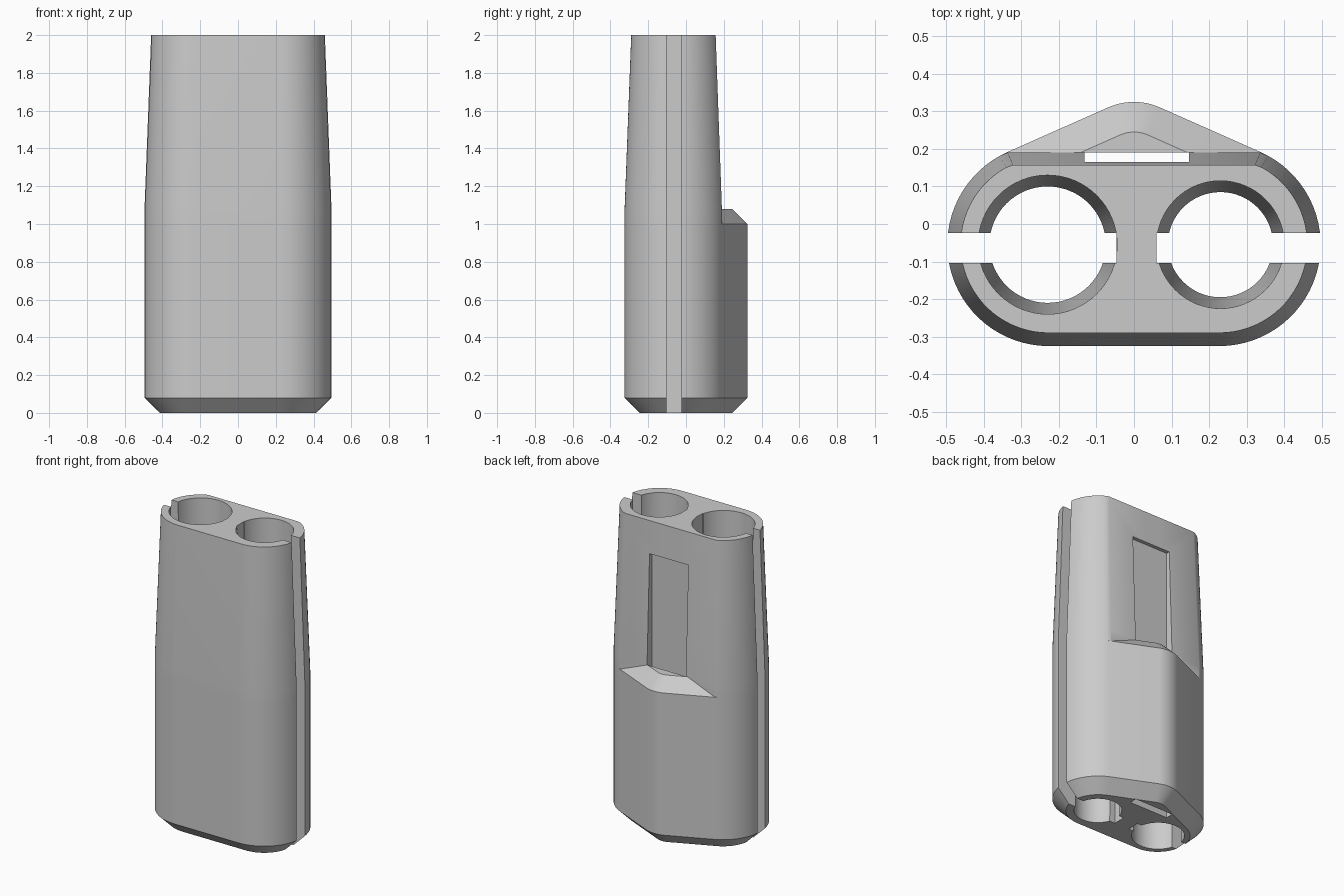
import bpy, bmesh, math

cube = bpy.data.objects.get("Cube")
if cube:
    bpy.data.objects.remove(cube, do_unlink=True)

grey = bpy.data.materials.new("plain_grey")
grey.use_nodes = True
colour = (0.6, 0.6, 0.6, 1)
grey.diffuse_color = colour
grey.node_tree.nodes["Principled BSDF"].inputs["Base Color"].default_value = colour

CX, CY = 0.227, -0.055      # end arc centres
APEX_Y = 0.155              # centre of the back ridge arc


def arc(cx, cy, r, a0, a1, n):
    return [(cx + r * math.cos(math.radians(a0 + (a1 - a0) * i / n)),
             cy + r * math.sin(math.radians(a0 + (a1 - a0) * i / n))) for i in range(n + 1)]


def outline(inset, back=None):
    """Rounded three-cornered outline, optionally flattened at the back."""
    pts = arc(-CX, CY, 0.27 - inset, 114, 270, 32)
    pts += arc(CX, CY, 0.27 - inset, -90, 66, 32)
    pts += arc(0, APEX_Y, 0.17 - inset, 66, 114, 12)
    return [(x, y if back is None else min(y, back)) for x, y in pts]


def loft(name, rings):
    """Skin a closed solid through (z, outline) rings."""
    bm = bmesh.new()
    loops = [[bm.verts.new((x, y, z)) for x, y in pts] for z, pts in rings]
    for a, b in zip(loops, loops[1:]):
        for i in range(len(a)):
            j = (i + 1) % len(a)
            bm.faces.new((a[i], a[j], b[j], b[i]))
    bm.faces.new(loops[0][::-1])
    bm.faces.new(loops[-1])
    bmesh.ops.recalc_face_normals(bm, faces=bm.faces)
    mesh = bpy.data.meshes.new(name)
    bm.to_mesh(mesh)
    bm.free()
    mesh.materials.append(grey)
    obj = bpy.data.objects.new(name, mesh)
    bpy.context.collection.objects.link(obj)
    return obj


def box(name, x0, x1, y0, y1, z0, z1):
    pts = [(x0, y0), (x1, y0), (x1, y1), (x0, y1)]
    return loft(name, [(z0, pts), (z1, pts)])


def combine(target, other, operation):
    bpy.context.view_layer.objects.active = target
    mod = target.modifiers.new(operation, 'BOOLEAN')
    mod.operation = operation
    mod.solver = 'EXACT'
    mod.object = other
    bpy.ops.object.modifier_apply(modifier=mod.name)
    bpy.data.objects.remove(other, do_unlink=True)


# Lower body with chamfered foot and chamfered ridge top
holder = loft("holder_body", [(0, outline(0.08)), (0.08, outline(0)),
                              (1.0, outline(0)), (1.08, outline(0.08))])

# Tapered upper body with a flat back
upper = loft("upper_body", [(0.9, outline(0.02, 0.17)), (1.0, outline(0, 0.19)),
                            (1.08, outline(0, 0.19)), (2.0, outline(0.035, 0.157))])
combine(holder, upper, 'UNION')

# Two tapered bores, the one on the right side wider
for side, r_top, r_low in ((-1, 0.185, 0.155), (1, 0.17, 0.14)):
    slope = (r_top - r_low) / 2
    rings = [(z, arc(side * 0.23, CY, r_low + slope * z, 0, 354.375, 63)) for z in (-0.1, 2.1)]
    combine(holder, loft("bore_cutter", rings), 'DIFFERENCE')

# Side slots that open each bore along its full height
combine(holder, box("right_slot_cutter", -0.6, -0.047, -0.104, -0.024, -0.1, 2.1), 'DIFFERENCE')
combine(holder, box("left_slot_cutter", 0.06, 0.6, -0.104, -0.024, -0.1, 2.1), 'DIFFERENCE')

# Clip pocket running down the back and out through the foot
combine(holder, box("clip_pocket_cutter", -0.132, 0.146, 0.141, 0.191, -0.1, 1.79), 'DIFFERENCE')

bpy.ops.object.select_all(action='DESELECT')
holder.select_set(True)
bpy.context.view_layer.objects.active = holder
bpy.ops.object.shade_smooth_by_angle(angle=math.radians(25))
